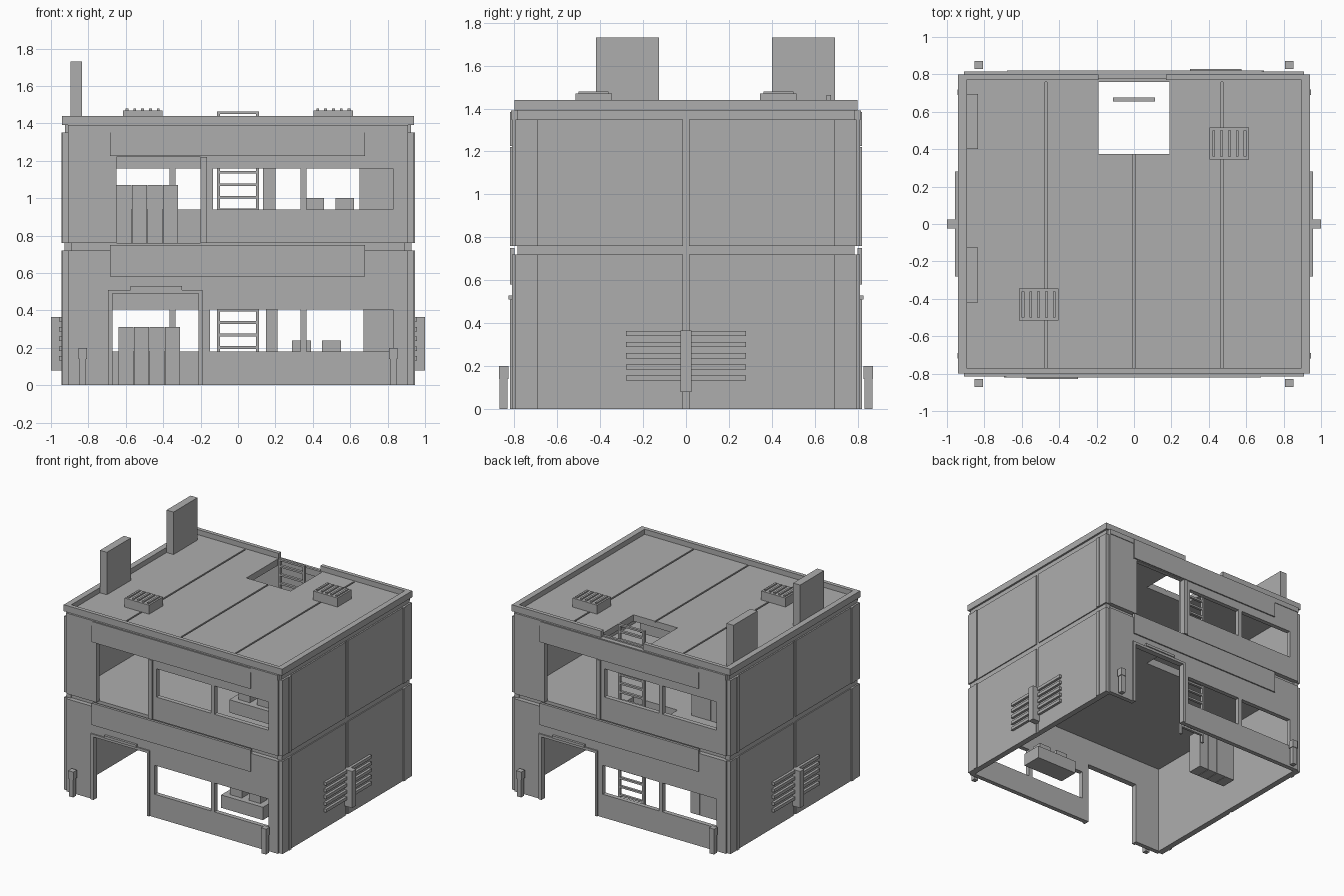
import bpy, bmesh
from mathutils import Matrix, Vector

cube = bpy.data.objects.get("Cube")
if cube:
    bpy.data.objects.remove(cube, do_unlink=True)

grey = bpy.data.materials.new("concrete_grey")
grey.use_nodes = True
colour = (0.42, 0.42, 0.42, 1)
grey.diffuse_color = colour
grey.node_tree.nodes["Principled BSDF"].inputs["Base Color"].default_value = colour


def around(centre, width):
    return (centre - width / 2, centre + width / 2)


def flipped(span):
    return (-span[1], -span[0])


def row(start, step, count):
    return [start + step * i for i in range(count)]


def finish(name, bm, turned):
    """Make an object from the mesh, turned half a turn if asked."""
    if turned:
        bmesh.ops.transform(bm, verts=bm.verts, matrix=Matrix.Diagonal((-1, -1, 1, 1)))
    bmesh.ops.recalc_face_normals(bm, faces=bm.faces)
    mesh = bpy.data.meshes.new(name)
    bm.to_mesh(mesh)
    bm.free()
    mesh.materials.append(grey)
    bpy.context.collection.objects.link(bpy.data.objects.new(name, mesh))


def boxes(name, spans, turned=False):
    """One object from boxes, each given by its x, y and z spans."""
    bm = bmesh.new()
    for box in spans:
        size = Vector([high - low for low, high in box])
        middle = Vector([(high + low) / 2 for low, high in box])
        matrix = Matrix.Translation(middle) @ Matrix.Diagonal(size.to_4d())
        bmesh.ops.create_cube(bm, size=1, matrix=matrix)
    finish(name, bm, turned)


def sheet(name, outline, holes, depth, upright=False, turned=False):
    """A slab or upright wall with rectangular openings, as one solid."""
    def place(u, v, d):
        return Vector((u, d, v)) if upright else Vector((u, v, d))

    cuts = [sorted({edge for area in [outline] + holes for edge in area[axis]})
            for axis in range(2)]
    bm = bmesh.new()
    for left, right in zip(cuts[0], cuts[0][1:]):
        for low, high in zip(cuts[1], cuts[1][1:]):
            u, v = (left + right) / 2, (low + high) / 2
            if any(a[0] < u < a[1] and b[0] < v < b[1] for a, b in holes):
                continue
            corners = ((left, low), (right, low), (right, high), (left, high))
            bm.faces.new([bm.verts.new(place(*corner, depth[0])) for corner in corners])
    bmesh.ops.remove_doubles(bm, verts=bm.verts, dist=0.001)
    grown = bmesh.ops.extrude_face_region(bm, geom=bm.faces[:], use_keep_orig=True)["geom"]
    moved = [item for item in grown if isinstance(item, bmesh.types.BMVert)]
    bmesh.ops.translate(bm, verts=moved, vec=place(0, 0, depth[1] - depth[0]))
    finish(name, bm, turned)


# Main sizes
half_width, half_depth = 0.94, 0.8
face_edge = 0.91
floor_level, ledge_level, roof_level, parapet_top = 0.76, 1.35, 1.4, 1.44
lower_storey, upper_storey = (0, 0.72), (floor_level, ledge_level)
wall_depth, trim_depth, sign_depth = (-0.81, -0.775), (-0.82, -0.775), (-0.82, -0.8)
full_face = (-face_edge, face_edge)
fascia_width = (-0.685, 0.68)
mullion = around(0.35, 0.03)
window_end = 0.83

# Front and back walls are alike, turned half a turn
for side, turned in (("front", False), ("back", True)):
    # Walls with a doorway and a long window in two panes
    for storey, height, doorway, window_start, window_height in (
            ("lower", lower_storey, ((-0.67, -0.21), (0, 0.49)), -0.15, (0.18, 0.405)),
            ("upper", upper_storey, ((-0.65, -0.2), (floor_level, 1.22)), -0.135, (0.94, 1.16))):
        panes = [((window_start, mullion[0]), window_height),
                 ((mullion[1], window_end), window_height)]
        sheet(f"{side}_{storey}_wall", (full_face, height), [doorway] + panes,
              wall_depth, upright=True, turned=turned)

    # Door surround, balcony post, fascias and door lamp
    sheet(side + "_door_frame", ((-0.695, -0.19), (0, 0.51)), [((-0.67, -0.21), (0, 0.49))],
          trim_depth, upright=True, turned=turned)
    boxes(side + "_balcony_post", [((-0.2, -0.165), trim_depth, (floor_level, 1.22))], turned)
    boxes(side + "_fascias", [(fascia_width, sign_depth, (0.58, 0.75)),
                              (fascia_width, sign_depth, (1.225, 1.385))], turned)
    boxes(side + "_door_lamp", [((-0.575, -0.3), (-0.828, -0.8), (0.51, 0.53))], turned)

    # Bollards with a wider head
    for end, x in (("left", window_end), ("right", -window_end)):
        boxes(f"{side}_{end}_bollard",
              [(around(x, 0.036), around(-0.85, 0.036), (0, 0.14)),
               (around(x, 0.046), around(-0.85, 0.044), (0.14, 0.2))], turned)

    # Roof vent with slats
    vent_x, vent_y = -0.51, -0.43
    slats = [(around(x, 0.015), around(vent_y, 0.14), (1.47, 1.48))
             for x in row(vent_x - 0.084, 0.042, 5)]
    boxes(side + "_roof_vent",
          [(around(vent_x, 0.21), around(vent_y, 0.17), (roof_level, 1.47))] + slats, turned)

# Side walls: recessed core, panels with a centre groove, strips and corners
for side, turned in (("left", False), ("right", True)):
    boxes(side + "_wall_core", [((0.89, 0.928), around(0, 1.57), (0, ledge_level))], turned)
    for storey, height in (("lower", lower_storey), ("upper", upper_storey)):
        for name, band, surface in (("panels", (0.015, 0.69), 0.936),
                                    ("strips", (0.69, 0.72), 0.945),
                                    ("corners", (0.72, 0.795), half_width)):
            boxes(f"{side}_{storey}_{name}", [((face_edge, surface), span, height)
                                              for span in (band, flipped(band))], turned)
    boxes(side + "_louvres", [((0.925, 0.956), around(0, 0.56), around(z, 0.024))
                              for z in row(0.144, 0.052, 5)], turned)
    boxes(side + "_louvre_post", [((0.925, 1), around(0, 0.05), (0.08, 0.365))], turned)

# Middle floor and roof share the ladder hatch
hatch_back = 0.76
hatch = (around(0, 0.38), (0.375, hatch_back))
sheet("middle_floor", (full_face, around(0, 1.55)), [hatch], (0.7, floor_level))
sheet("roof_slab", (around(0, 1.85), around(0, 1.57)), [hatch], (ledge_level, 1.39))
seams = [(around(x, 0.012), (-half_depth, hatch_back)) for x in (-0.47, 0, 0.47)]
sheet("roof_panels", (full_face, (-0.78, 0.78)), [hatch] + seams, (1.385, roof_level))

# Ledge and parapet, the parapet open behind the ladder
inner = (around(0, 1.79), around(0, 1.54))
sheet("roof_ledge", (full_face, around(0, 1.63)), [inner], (ledge_level, 1.39))
gap = ((-0.19, 0.17), (0.7, half_depth))
sheet("parapet", (around(0, 2 * half_width), around(0, 2 * half_depth)),
      [inner, gap], (1.39, parapet_top))

# Flat chimneys
for name, length in (("front_chimney", (-0.42, -0.125)), ("back_chimney", (0.4, 0.695))):
    boxes(name, [((-0.895, -0.835), length, (1.39, 1.73))])

# Ladder through both floors
ladder_y = around(0.665, 0.02)
rails = [(around(x, 0.017), ladder_y, (0, 1.46)) for x in (-0.104, 0.104)]
rungs = [(around(0, 0.2), ladder_y, around(z, 0.015)) for z in row(0.067, 0.067, 21)]
boxes("ladder", rails + rungs + [(around(0, 0.225), ladder_y, (1.45, 1.464))])

# Lockers, and counters with two boxes on top, on each storey
for storey, ground, locker, counter in (("lower", 0, -0.6, 0.42), ("upper", floor_level, -0.61, 0.49)):
    boxes(storey + "_lockers", [(around(x, 0.08), (0.27, 0.39), (ground, ground + 0.31))
                                for x in row(locker, 0.083, 4)])
    top = ground + 0.18
    boxes(storey + "_counter", [(around(counter, 0.36), (-0.55, -0.39), (top - 0.1, top))])
    boxes(storey + "_counter_boxes", [(around(counter + x, 0.1), around(-0.47, 0.08), (top, top + 0.06))
                                      for x in (-0.08, 0.08)])
